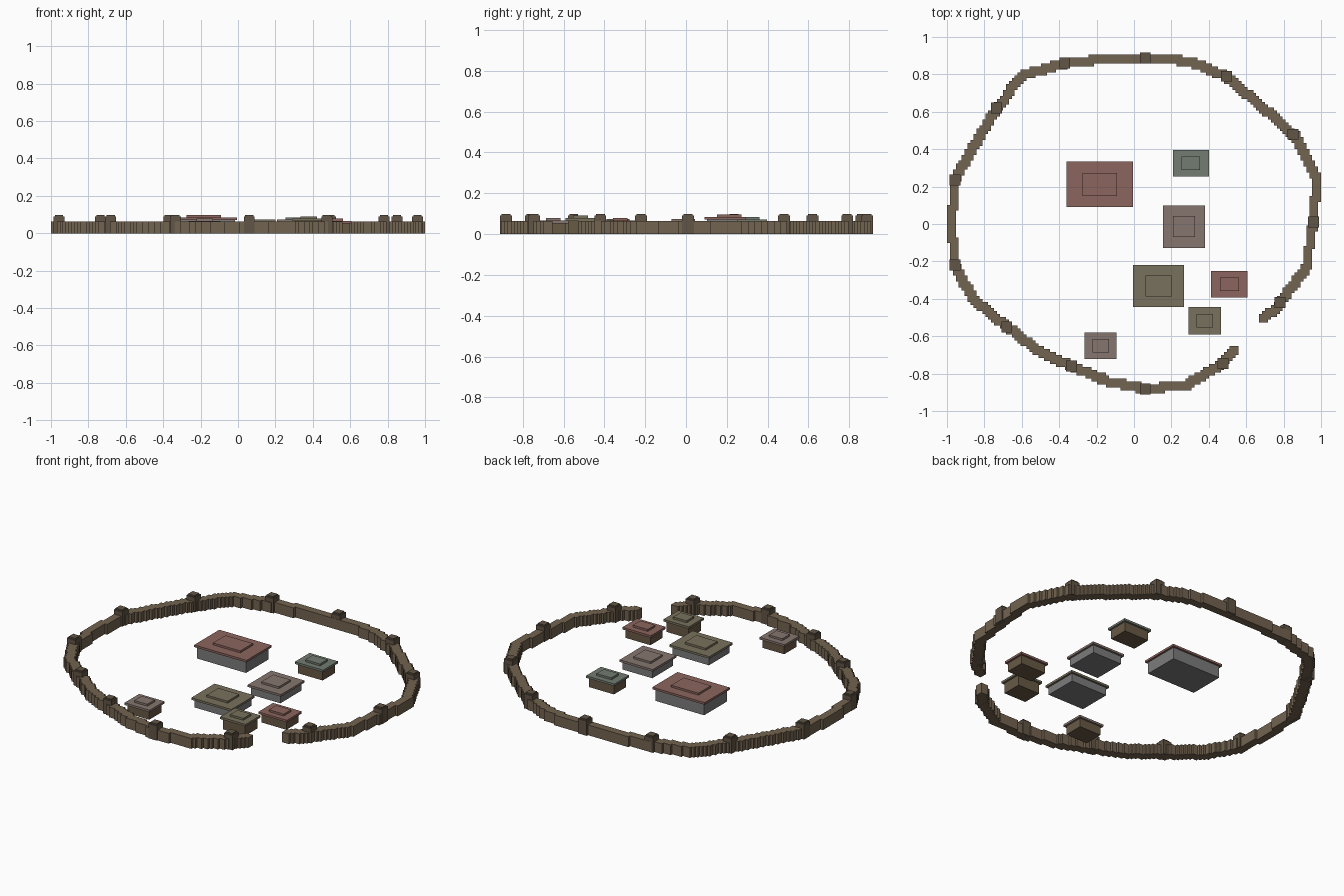
import bpy, bmesh

if "Cube" in bpy.data.objects:
    bpy.data.objects.remove(bpy.data.objects["Cube"])

G = 1 / 63.5          # block size the whole settlement is laid out on


def material(name, rgb):
    m = bpy.data.materials.new(name)
    m.diffuse_color = (*rgb, 1)
    m.use_nodes = True
    m.node_tree.nodes["Principled BSDF"].inputs["Base Color"].default_value = m.diffuse_color
    return m


PALISADE = material("palisade_wood", (0.17, 0.125, 0.08))
TOWER = material("tower_wood", (0.12, 0.09, 0.06))
STONE = material("stone", (0.2, 0.2, 0.2))
TIMBER = material("timber", (0.14, 0.1, 0.06))
RED = material("red_roof", (0.26, 0.13, 0.11))
GREEN = material("green_roof", (0.17, 0.2, 0.165))
MAUVE = material("mauve_roof", (0.24, 0.18, 0.16))
OLIVE = material("olive_roof", (0.19, 0.165, 0.11))


def add_object(name, bm, mat):
    me = bpy.data.meshes.new(name)
    bm.to_mesh(me)
    bm.free()
    me.materials.append(mat)
    ob = bpy.data.objects.new(name, me)
    bpy.context.collection.objects.link(ob)
    return ob


def box(name, cx, cy, sx, sy, z0, z1, mat):
    bm = bmesh.new()
    bmesh.ops.create_cube(bm, size=1)
    for v in bm.verts:
        v.co = (cx + v.co.x * sx, cy + v.co.y * sy, (z0 + z1) / 2 + v.co.z * (z1 - z0))
    return add_object(name, bm, mat)


# wall path from gate post to gate post; towers stand on every odd point
PATH = [(0.70, -0.51), (0.78, -0.42), (0.92, -0.23), (0.96, 0.01), (0.976, 0.25),
        (0.85, 0.48), (0.65, 0.66), (0.495, 0.79), (0.30, 0.87), (0.06, 0.888),
        (-0.15, 0.88), (-0.37, 0.86), (-0.59, 0.80), (-0.735, 0.62), (-0.86, 0.41),
        (-0.957, 0.235), (-0.976, 0.0), (-0.957, -0.22), (-0.855, -0.41), (-0.68, -0.55),
        (-0.505, -0.685), (-0.335, -0.76), (-0.15, -0.84), (0.06, -0.882), (0.28, -0.86),
        (0.475, -0.745), (0.54, -0.68)]

# rasterise the path into a three block wide strip of cells
cells = set()
for (ax, ay), (bx, by) in zip(PATH, PATH[1:]):
    n = round(max(abs(bx - ax), abs(by - ay)) / G)
    for k in range(n + 1):
        i = round((ax + (bx - ax) * k / n) / G)
        j = round((ay + (by - ay) * k / n) / G)
        cells.update((i + u, j + v) for u in (-1, 0, 1) for v in (-1, 0, 1))

# raise the cells into a stepped wall
bm = bmesh.new()
corner = {}


def vert(i, j):
    if (i, j) not in corner:
        corner[i, j] = bm.verts.new(((i - 0.5) * G, (j - 0.5) * G, 0))
    return corner[i, j]


for i, j in sorted(cells):
    bm.faces.new([vert(i, j), vert(i, j + 1), vert(i + 1, j + 1), vert(i + 1, j)])
ext = bmesh.ops.extrude_face_region(bm, geom=bm.faces[:], use_keep_orig=True)
for v in ext["geom"]:
    if isinstance(v, bmesh.types.BMVert):
        v.co.z += 4 * G
bmesh.ops.recalc_face_normals(bm, faces=bm.faces[:])
add_object("palisade_wall", bm, PALISADE)

# watchtowers with a smaller cap
for x, y in PATH[1::2]:
    box("watchtower", x, y, 0.058, 0.058, 0, 0.09, TOWER)
    box("watchtower_cap", x, y, 0.044, 0.044, 0.09, 0.098, TOWER)


def building(name, x0, x1, y0, y1, top, body_mat, roof_mat):
    cx, cy, sx, sy = (x0 + x1) / 2, (y0 + y1) / 2, x1 - x0, y1 - y0
    eave, slab = top - 0.025, top - 0.012
    box(name + "_body", cx, cy, sx - 0.024, sy - 0.024, 0, eave, body_mat)
    box(name + "_roof", cx, cy, sx, sy, eave, slab, roof_mat)
    box(name + "_roof_ridge", cx, cy, sx * 0.52, sy * 0.5, slab, top, roof_mat)


# buildings inside the wall
building("great_hall", -0.36, -0.005, 0.09, 0.333, 0.097, STONE, RED)
building("square_hall", 0.155, 0.38, -0.127, 0.10, 0.073, STONE, MAUVE)
building("long_hall", -0.005, 0.267, -0.445, -0.22, 0.073, STONE, OLIVE)
building("north_hut", 0.208, 0.40, 0.253, 0.396, 0.083, TIMBER, GREEN)
building("gate_hut", 0.413, 0.607, -0.393, -0.25, 0.078, TIMBER, RED)
building("store_hut", 0.292, 0.465, -0.59, -0.445, 0.09, TIMBER, OLIVE)
building("south_hut", -0.264, -0.093, -0.722, -0.579, 0.078, TIMBER, MAUVE)
